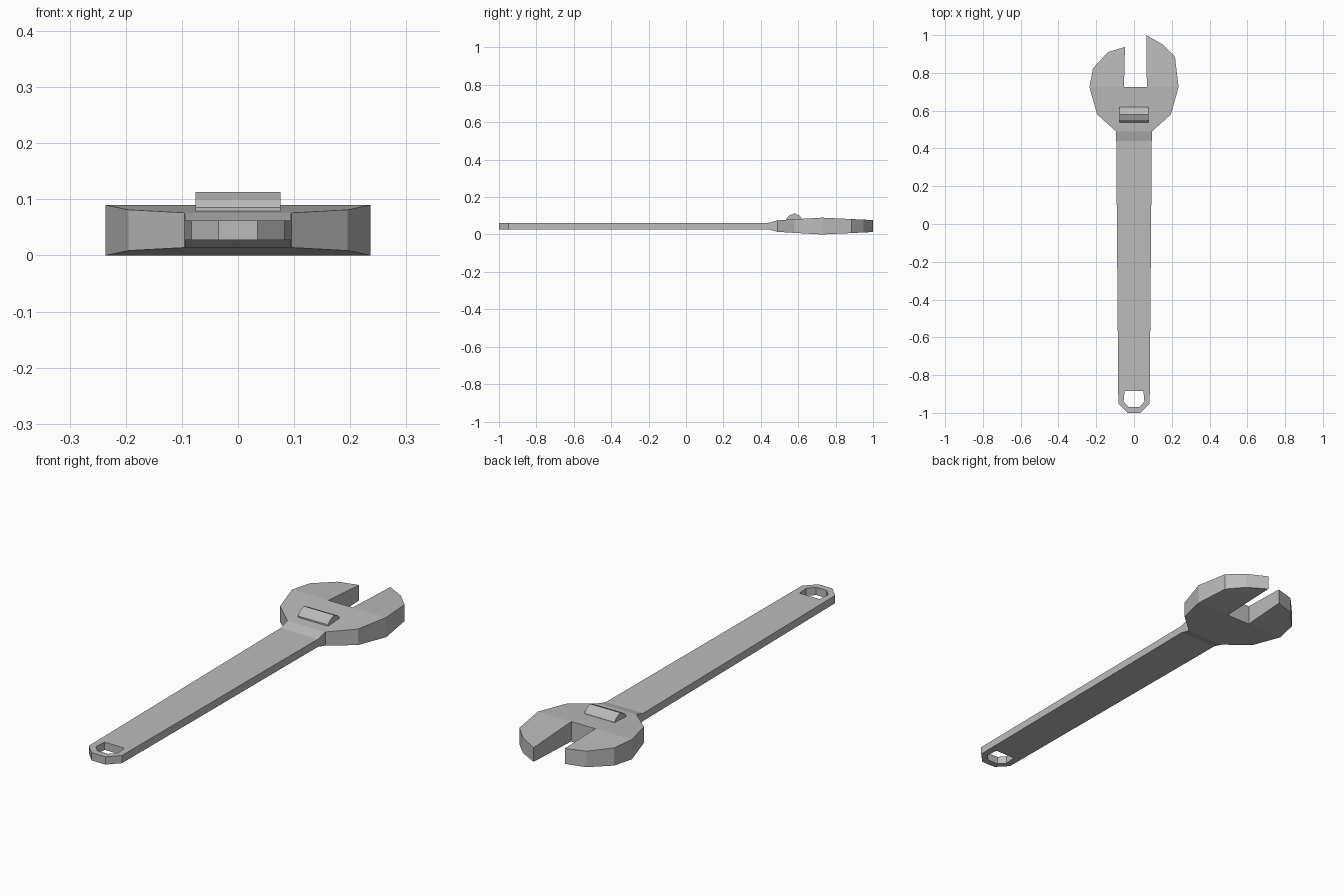
import bpy, bmesh

cube = bpy.data.objects.get("Cube")
if cube:
    bpy.data.objects.remove(cube)

steel = bpy.data.materials.new("grey_steel")
steel.use_nodes = True
GREY = (0.5, 0.5, 0.5, 1)
steel.diffuse_color = GREY
steel.node_tree.nodes["Principled BSDF"].inputs["Base Color"].default_value = GREY

MID = 0.045
# Half thickness at stations along the length
STATIONS = [(-1, .0175), (.44, .0175), (.49, .031), (.725, .045), (1, .032)]


def half_thickness(y):
    for (y0, h0), (y1, h1) in zip(STATIONS, STATIONS[1:]):
        if y <= y1 + 1e-5:
            return h0 + (h1 - h0) * (y - y0) / (y1 - y0)
    return STATIONS[-1][1]


def finish(name, bm):
    bmesh.ops.recalc_face_normals(bm, faces=bm.faces[:])
    mesh = bpy.data.meshes.new(name)
    bm.to_mesh(mesh)
    bm.free()
    mesh.materials.append(steel)
    obj = bpy.data.objects.new(name, mesh)
    bpy.context.collection.objects.link(obj)
    return obj


def add_loop(bm, points):
    verts = [bm.verts.new((x, y, 0)) for x, y in points]
    for a, b in zip(verts, verts[1:] + verts[:1]):
        bm.edges.new((a, b))


# Body: handle, neck and open jaws in one outline, plus the hanging hole
shaft = [(.035, -1), (.083, -.95), (.094, .44), (.095, .49), (.195, .58), (.236, .725)]
jaws = [(.217, .884), (.153, .95), (.065, 1), (.068, .725), (-.053, .725),
        (-.048, .937), (-.138, .91), (-.217, .825)]
hole = [(.05, -.885), (.055, -.94), (.027, -.97)]


def mirrored(points):
    return [(-x, y) for x, y in reversed(points)]


bm = bmesh.new()
add_loop(bm, shaft + jaws + mirrored(shaft))
add_loop(bm, hole + mirrored(hole))
bmesh.ops.triangle_fill(bm, edges=bm.edges[:], use_beauty=True, normal=(0, 0, 1))
for y, h in STATIONS[1:-1]:
    bmesh.ops.bisect_plane(bm, geom=bm.verts[:] + bm.edges[:] + bm.faces[:],
                           plane_co=(0, y, 0), plane_no=(0, 1, 0), dist=1e-5)
lower = bm.verts[:]
result = bmesh.ops.extrude_face_region(bm, geom=bm.faces[:], use_keep_orig=True)
upper = [v for v in result["geom"] if isinstance(v, bmesh.types.BMVert)]
for verts, side in ((lower, -1), (upper, 1)):
    for v in verts:
        v.co.z = MID + side * half_thickness(v.co.y)
finish("wrench_body", bm)

# Adjusting knob: faceted bar across the head
bm = bmesh.new()
section = [(.537, .07), (.537, .085), (.55, .1), (.58, .113), (.608, .1), (.62, .085), (.62, .07)]
face = bm.faces.new([bm.verts.new((-.076, y, z)) for y, z in section])
result = bmesh.ops.extrude_face_region(bm, geom=[face], use_keep_orig=True)
bmesh.ops.translate(bm, vec=(.152, 0, 0),
                    verts=[v for v in result["geom"] if isinstance(v, bmesh.types.BMVert)])
finish("adjusting_knob", bm)
